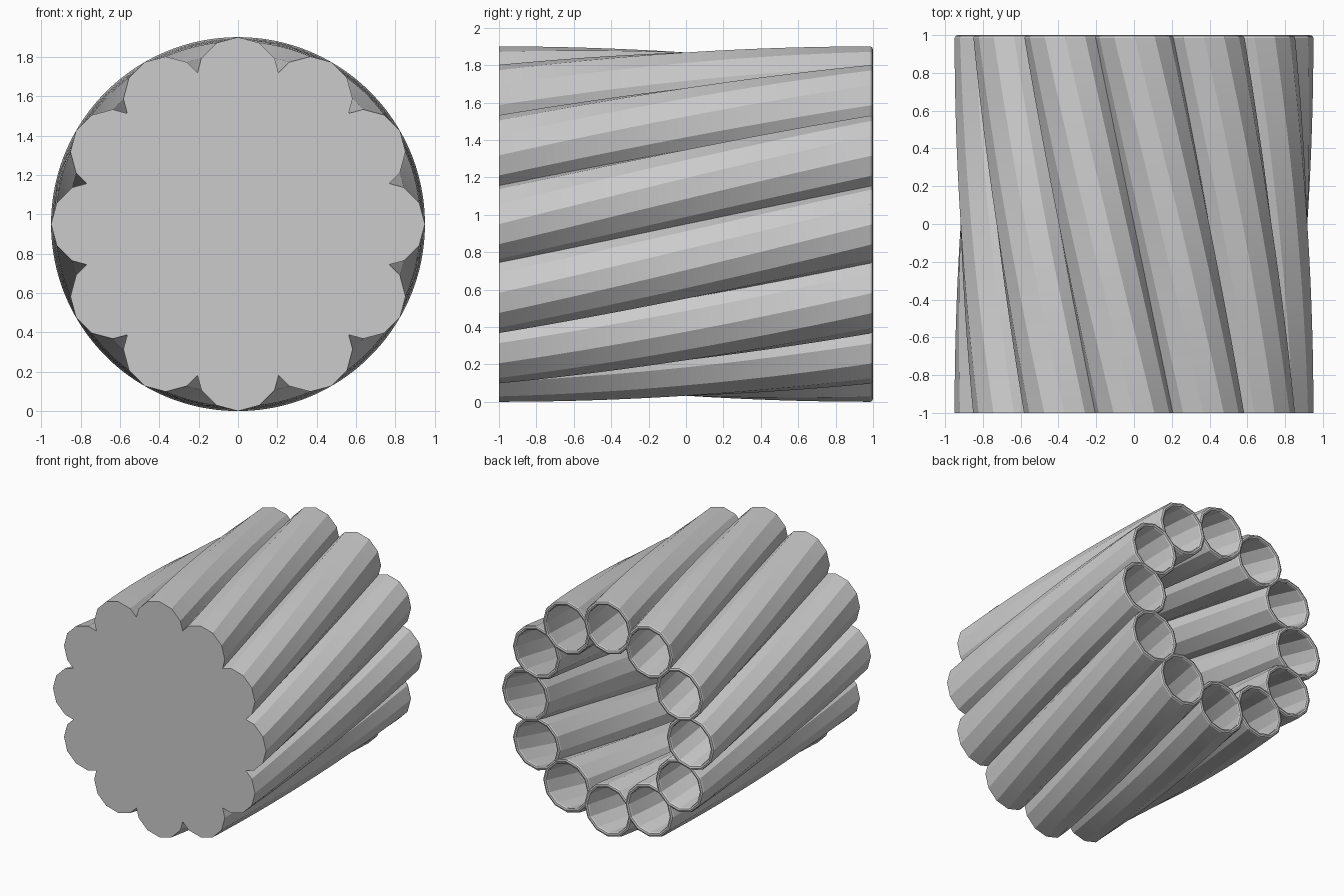
import bpy, bmesh
from math import sin, cos, pi, radians, tan
from mathutils import Matrix, Vector

COUNT, SIDES = 12, 12
MID = 0.95            # height of the bundle axis
ORBIT, OUTER, INNER = 0.735, 0.215, 0.18
TWIST = radians(30)   # turn from front to back
STEPS = 24

cube = bpy.data.objects.get("Cube")
if cube:
    bpy.data.objects.remove(cube, do_unlink=True)

grey = bpy.data.materials.new("plain grey")
grey.use_nodes = True
colour = (0.6, 0.6, 0.6, 1)
grey.diffuse_color = colour
grey.node_tree.nodes["Principled BSDF"].inputs["Base Color"].default_value = colour


def section_point(radius, i):
    """Corner i of the tube section, beside the bundle axis."""
    a = 2 * pi * i / SIDES
    return Vector((ORBIT + radius * cos(a), 0, radius * sin(a)))


def turn(point, angle, y):
    """Turn a point about the bundle axis and move it along y."""
    p = Matrix.Rotation(-angle, 3, 'Y') @ point
    return Vector((p.x, y, p.z))


def make_mesh(name, bm):
    bmesh.ops.recalc_face_normals(bm, faces=bm.faces)
    mesh = bpy.data.meshes.new(name)
    bm.to_mesh(mesh)
    bm.free()
    mesh.materials.append(grey)
    return mesh


def add(name, mesh, angle=0):
    obj = bpy.data.objects.new(name, mesh)
    obj.location.z = MID
    obj.rotation_euler.y = -angle
    bpy.context.collection.objects.link(obj)
    return obj


# Tube: outer wall, rounded lip at the back, inner wall
outer = [(-1 + 1.985 * k / STEPS, OUTER) for k in range(STEPS + 1)]
inner = [(y, INNER) for y, _ in reversed(outer)]
wall = (OUTER - INNER) / 2
lip = [(0.985 + 0.015 * sin(a), INNER + wall + wall * cos(a))
       for a in (pi / 4, pi / 2, 3 * pi / 4)]

bm = bmesh.new()
rings = []
for y, radius in outer + lip + inner:
    angle = TWIST * (y + 1) / 2
    rings.append([bm.verts.new(turn(section_point(radius, i), angle, y))
                  for i in range(SIDES)])
for a, b in zip(rings, rings[1:]):
    for i in range(SIDES):
        j = (i + 1) % SIDES
        bm.faces.new((a[i], a[j], b[j], b[i]))
tube_mesh = make_mesh("tube", bm)

tubes = [add(f"tube_{n + 1}", tube_mesh, 2 * pi * n / COUNT) for n in range(COUNT)]

# Smooth along the twist, crisp between the flat sides
bpy.ops.object.select_all(action='DESELECT')
tubes[0].select_set(True)
bpy.context.view_layer.objects.active = tubes[0]
bpy.ops.object.shade_smooth_by_angle(angle=radians(22))

# Front plate: scalloped outline that follows the tube ends
p, q = section_point(OUTER, 3), section_point(OUTER, 2)
slope = (q.z - p.z) / (q.x - p.x)
x = (p.z - slope * p.x) / (tan(pi / COUNT) - slope)
notch = Vector((x, 0, x * tan(pi / COUNT)))
lobe = [section_point(OUTER, i) for i in range(-2, 3)] + [notch]
bm = bmesh.new()
rim = [bm.verts.new(turn(pt, 2 * pi * n / COUNT, -1))
       for n in range(COUNT) for pt in lobe]
bm.faces.new(rim)
add("front_plate", make_mesh("front_plate", bm))
